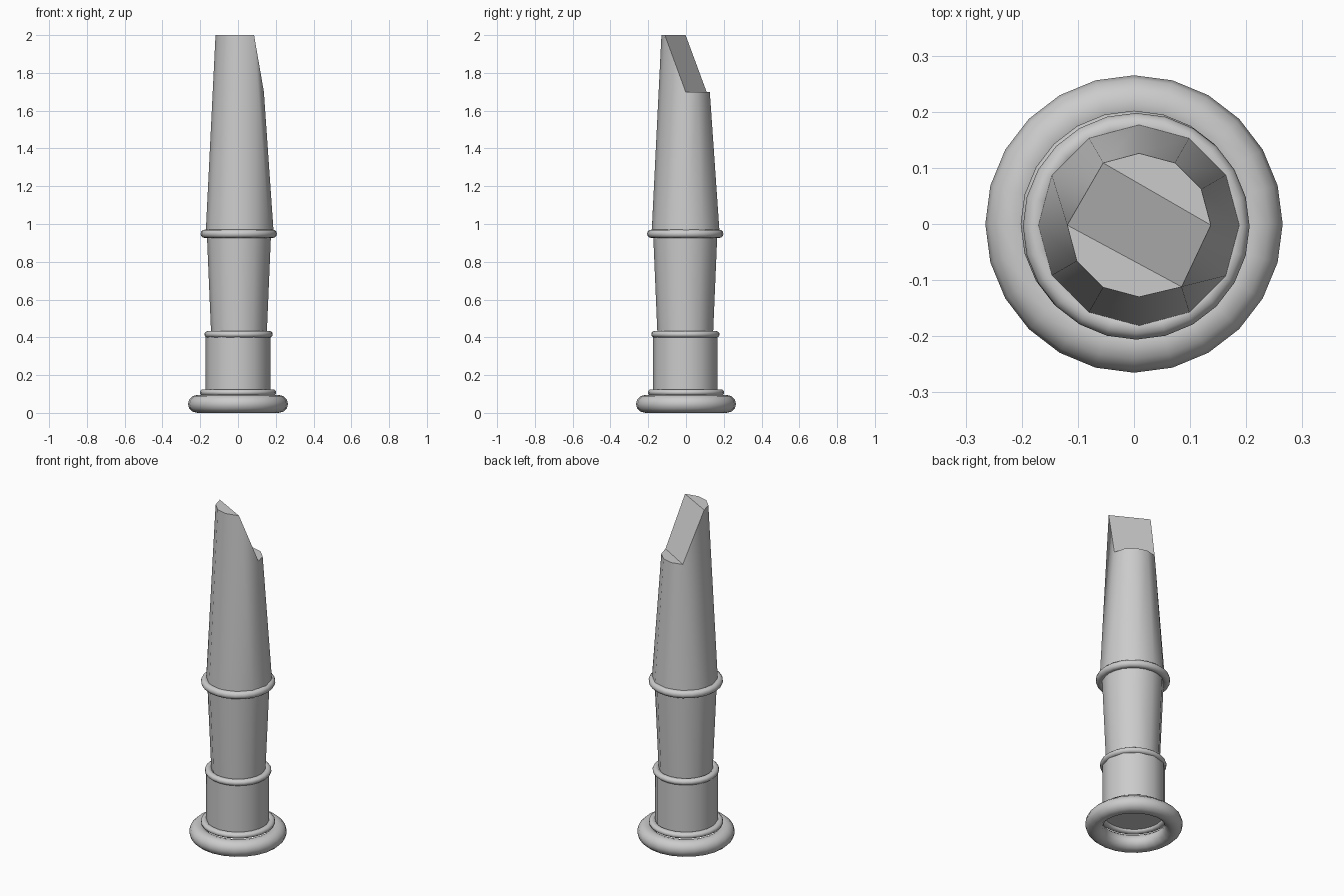
import bpy, bmesh, math

if "Cube" in bpy.data.objects:
    bpy.data.objects.remove(bpy.data.objects["Cube"])


def smooth(obj, angle=40):
    bpy.ops.object.select_all(action='DESELECT')
    obj.select_set(True)
    bpy.context.view_layer.objects.active = obj
    bpy.ops.object.shade_smooth_by_angle(angle=math.radians(angle))


def ring(name, outer, minor, z, x=0.0, y=0.0, height=None):
    bpy.ops.mesh.primitive_torus_add(major_radius=outer - minor, minor_radius=minor,
                                     major_segments=24, minor_segments=12,
                                     location=(x, y, z))
    o = bpy.context.object
    o.name = name
    if height:
        o.scale.z = height / (2 * minor)
    smooth(o)


def circle(r, z, cx, cy, n=12):
    return [(cx + r * math.cos(2 * math.pi * i / n),
             cy + r * math.sin(2 * math.pi * i / n), z) for i in range(n)]


def tube(name, r1, r2, z1, z2, x=0.0, y=0.0):
    bpy.ops.mesh.primitive_cone_add(vertices=12, radius1=r1, radius2=r2, depth=z2 - z1,
                                    location=(x, y, (z1 + z2) / 2),
                                    rotation=(0, 0, 0))
    o = bpy.context.object
    o.name = name
    smooth(o)


# Foot and banding rings
ring("base_ring", 0.265, 0.05, 0.0475, height=0.095)
ring("foot_band", 0.202, 0.02, 0.108, height=0.034)
ring("lower_band", 0.181, 0.02, 0.416, 0.003, -0.003, height=0.036)
ring("upper_band", 0.202, 0.022, 0.948, 0.004, -0.004)

# Straight base and flaring middle section
tube("base_barrel", 0.172, 0.172, 0.108, 0.42, 0, -0.004)
tube("middle_section", 0.147, 0.17, 0.41, 0.95, 0.005, -0.004)

# Upper section: tapered, with a stepped diagonal cut at the tip
bm = bmesh.new()
low = [bm.verts.new(p) for p in circle(0.18, 0.95, 0.009, -0.002)]
top = {}
for i, (x, y, z) in enumerate(circle(0.128, 1.7, 0.009, -0.002)):
    if i in (5, 11):          # skipped where the cut crosses the wall
        continue
    if 6 <= i <= 10:          # raised front half
        z = 2.0
    if i == 10:
        x, y = 0.085, -0.112
    top[i] = bm.verts.new((x, y, z))
for i in range(12):
    j = (i + 1) % 12
    corners = [low[i], low[j]] + [top[k] for k in (j, i) if k in top]
    bm.faces.new(corners)
bm.faces.new([low[5], top[6], top[4]])
bm.faces.new([low[11], top[0], top[10]])
bm.faces.new(low)
bm.faces.new([top[i] for i in range(0, 5)])
bm.faces.new([top[i] for i in range(6, 11)])
bm.faces.new([top[0], top[4], top[6], top[10]])
bmesh.ops.recalc_face_normals(bm, faces=bm.faces)
me = bpy.data.meshes.new("upper_section")
bm.to_mesh(me)
bm.free()
upper = bpy.data.objects.new("upper_section", me)
bpy.context.collection.objects.link(upper)
smooth(upper)
